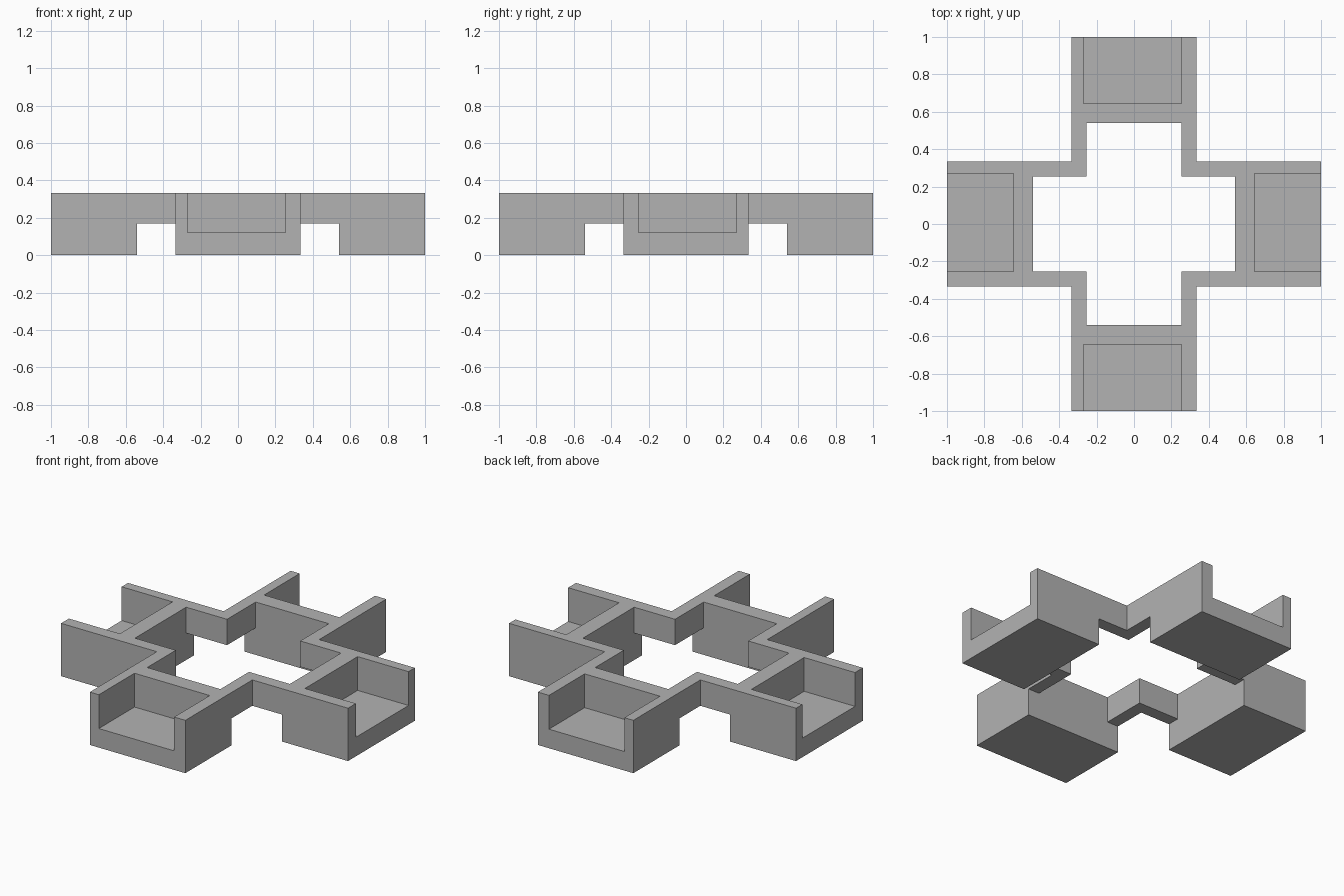
import bpy, bmesh
from mathutils import Vector

cube = bpy.data.objects.get("Cube")
if cube:
    bpy.data.objects.remove(cube, do_unlink=True)

TOP = 0.333      # full height
ARM = 0.333      # half width of each arm
INNER_W = 0.255  # half width of the central opening's arms
INNER_L = 0.54   # reach of the central opening
BRIDGE = 0.17    # underside of the corner bridges
FLOOR = 0.12     # tray floor

grey = bpy.data.materials.new("light grey")
grey.use_nodes = True
colour = (0.45, 0.45, 0.45, 1)
grey.diffuse_color = colour
grey.node_tree.nodes["Principled BSDF"].inputs["Base Color"].default_value = colour


def prism(name, outline, z0, z1):
    """Extrude a flat outline from z0 to z1."""
    bm = bmesh.new()
    face = bm.faces.new([bm.verts.new((x, y, z0)) for x, y in outline])
    side = bmesh.ops.extrude_face_region(bm, geom=[face])
    verts = [v for v in side["geom"] if isinstance(v, bmesh.types.BMVert)]
    bmesh.ops.translate(bm, verts=verts, vec=Vector((0, 0, z1 - z0)))
    bmesh.ops.recalc_face_normals(bm, faces=bm.faces[:])
    mesh = bpy.data.meshes.new(name)
    bm.to_mesh(mesh)
    bm.free()
    obj = bpy.data.objects.new(name, mesh)
    bpy.context.collection.objects.link(obj)
    return obj


def cross(w, l):
    """Plus-shaped outline: half width w, reach l, one corner at a time."""
    corner = [(l, -w), (l, w), (w, w)]
    points = []
    for _ in range(4):
        points += corner
        corner = [(-y, x) for x, y in corner]
    return points


def rect(x0, x1, y0, y1):
    return [(x0, y0), (x1, y0), (x1, y1), (x0, y1)]


# Plus-shaped body
frame = prism("cross_frame", cross(ARM, 1), 0, TOP)
frame.data.materials.append(grey)

# Central opening and the clearance under the corner bridges
over = TOP + 0.2
cutters = [
    prism("opening_cutter", cross(INNER_W, INNER_L), -0.2, over),
    prism("bridge_cutter", rect(-INNER_L, INNER_L, -INNER_L, INNER_L), -0.2, BRIDGE),
]

# Trays open at the outer end of each arm
near, far, lo, hi = 0.645, 1.2, -0.27, 0.255
trays = {
    "front": rect(lo, hi, -far, -near),
    "back": rect(lo, hi, near, far),
    "left": rect(near, far, -hi, -lo),
    "right": rect(-far, -near, -hi, -lo),
}
for side, outline in trays.items():
    cutters.append(prism(side + "_tray_cutter", outline, FLOOR, over))

for cutter in cutters:
    cutter.hide_render = True
    mod = frame.modifiers.new(cutter.name, 'BOOLEAN')
    mod.operation = 'DIFFERENCE'
    mod.solver = 'EXACT'
    mod.object = cutter

# Bake the cuts and drop the cutters
graph = bpy.context.evaluated_depsgraph_get()
baked = bpy.data.meshes.new_from_object(frame.evaluated_get(graph))
frame.modifiers.clear()
frame.data = baked
baked.materials.clear()
baked.materials.append(grey)
for cutter in cutters:
    bpy.data.objects.remove(cutter, do_unlink=True)
